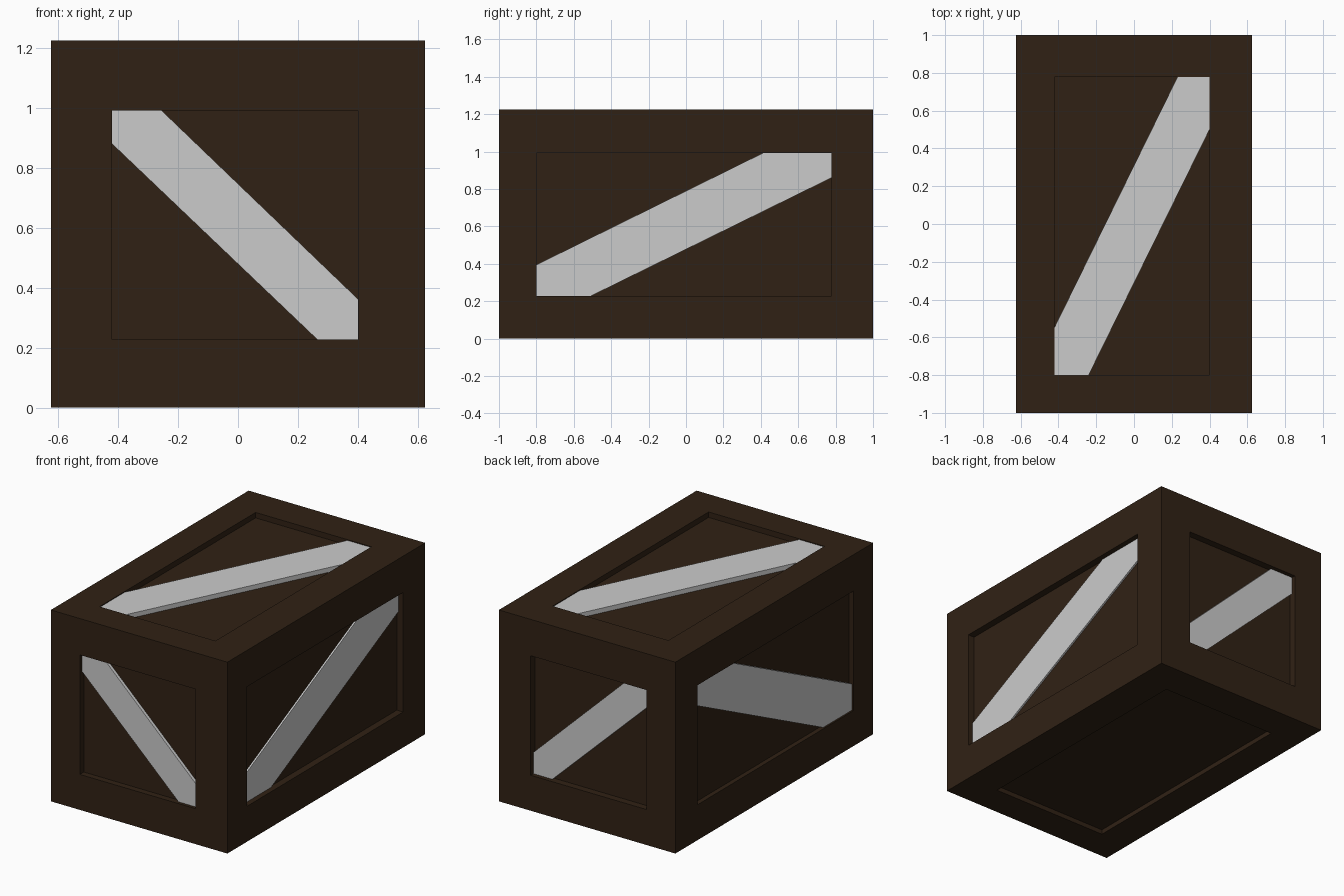
import bpy, bmesh
from mathutils import Vector

if "Cube" in bpy.data.objects:
    bpy.data.objects.remove(bpy.data.objects["Cube"])

# Outer crate, frame openings, recessed panels and brace surfaces, as (min, max) per axis
OUTER = [(-0.625, 0.625), (-1.0, 1.0), (0.0, 1.225)]
OPEN = [(-0.42, 0.40), (-0.80, 0.778), (0.227, 0.992)]
PANEL = [(-0.595, 0.58), (-0.96, 0.955), (0.03, 1.19)]
BRACE = [(-0.614, 0.591), (-0.98, 0.973), (0.01, 1.22)]
UV_AXES = {0: (1, 2), 1: (0, 2), 2: (0, 1)}

wood = bpy.data.materials.new("dark_wood")
wood.diffuse_color = (0.030, 0.0155, 0.0072, 1)
wood.use_nodes = True
wood.node_tree.nodes["Principled BSDF"].inputs["Base Color"].default_value = wood.diffuse_color


def place(axis, depth, u, v):
    p = Vector((0, 0, 0))
    p[axis] = depth
    p[UV_AXES[axis][0]] = u
    p[UV_AXES[axis][1]] = v
    return p


def finish(name, bm, mat=None):
    bmesh.ops.remove_doubles(bm, verts=bm.verts, dist=1e-5)
    bmesh.ops.recalc_face_normals(bm, faces=bm.faces)
    mesh = bpy.data.meshes.new(name)
    bm.to_mesh(mesh)
    bm.free()
    if mat:
        mesh.materials.append(mat)
    obj = bpy.data.objects.new(name, mesh)
    bpy.context.collection.objects.link(obj)


def ring(bm, axis, depth, limits):
    (u0, u1), (v0, v1) = (limits[i] for i in UV_AXES[axis])
    corners = [(u0, v0), (u1, v0), (u1, v1), (u0, v1)]
    return [bm.verts.new(place(axis, depth, u, v)) for u, v in corners]


def brace(name, axis, side, profile):
    """Diagonal plank running from the recessed panel out to the brace level."""
    bm = bmesh.new()
    base, top = PANEL[axis][side], BRACE[axis][side]
    face = bm.faces.new([bm.verts.new(place(axis, base, u, v)) for u, v in profile])
    new = bmesh.ops.extrude_face_region(bm, geom=[face], use_keep_orig=True)["geom"]
    verts = [e for e in new if isinstance(e, bmesh.types.BMVert)]
    bmesh.ops.translate(bm, verts=verts, vec=place(axis, top - base, 0, 0))
    finish(name, bm)


# Crate body: each side has a flat frame, recess walls and a sunken panel
bm = bmesh.new()
for axis in range(3):
    for side in (0, 1):
        rings = [ring(bm, axis, OUTER[axis][side], OUTER),
                 ring(bm, axis, OUTER[axis][side], OPEN),
                 ring(bm, axis, PANEL[axis][side], OPEN)]
        for a, b in zip(rings, rings[1:]):
            for i in range(4):
                j = (i + 1) % 4
                bm.faces.new((a[i], a[j], b[j], b[i]))
        bm.faces.new(rings[-1])
finish("crate_body", bm, wood)

# Diagonal braces, clipped to the openings
END = [(-0.42, 0.88), (-0.42, 0.992), (-0.255, 0.992),
       (0.40, 0.363), (0.40, 0.227), (0.265, 0.227)]
SIDE = [(-0.80, 0.227), (-0.51, 0.227), (0.778, 0.86),
        (0.778, 0.992), (0.41, 0.992), (-0.80, 0.395)]
TOP = [(-0.42, -0.80), (-0.24, -0.80), (0.40, 0.50),
       (0.40, 0.778), (0.23, 0.778), (-0.42, -0.545)]
brace("front_brace", 1, 0, END)
brace("back_brace", 1, 1, END)
brace("left_brace", 0, 0, SIDE)
brace("right_brace", 0, 1, SIDE)
brace("top_brace", 2, 1, TOP)
